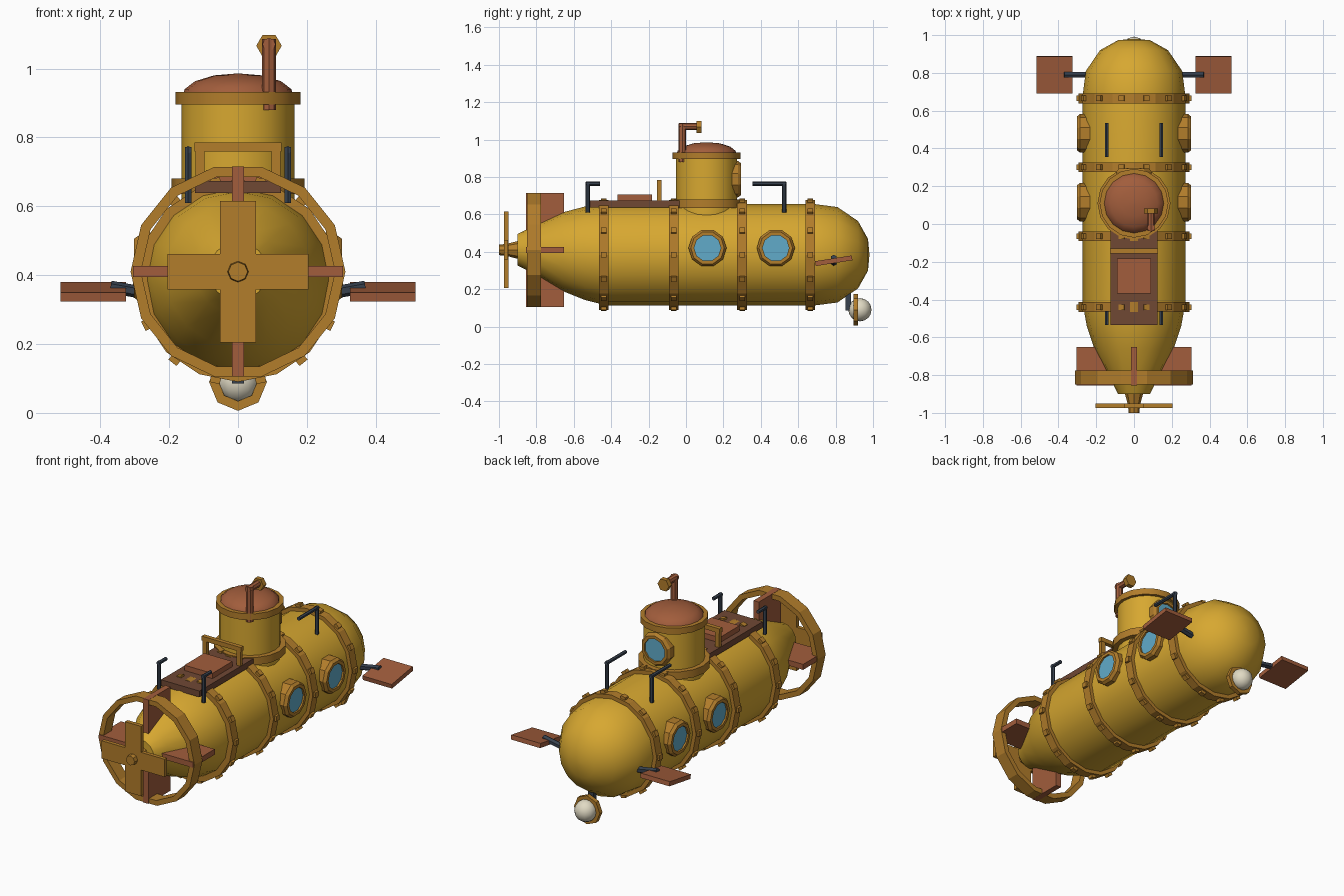
import bpy, bmesh
from math import radians, pi, sin, cos
from mathutils import Matrix, Vector

if "Cube" in bpy.data.objects:
    bpy.data.objects.remove(bpy.data.objects["Cube"], do_unlink=True)


def material(name, r, g, b):
    m = bpy.data.materials.new(name)
    m.use_nodes = True
    m.diffuse_color = (r, g, b, 1)
    m.node_tree.nodes["Principled BSDF"].inputs["Base Color"].default_value = (r, g, b, 1)
    return m


YELLOW = material("hull yellow", .68, .39, .03)
BRONZE = material("bronze", .445, .205, .024)
COPPER = material("copper", .36, .11, .045)
BROWN = material("deck brown", .16, .065, .034)
STEEL = material("dark steel", .038, .053, .076)
GLASS = material("blue glass", .12, .41, .59)
LAMP = material("lamp cream", .75, .70, .55)

AXES = {"x": Matrix.Rotation(pi / 2, 4, "Y"), "y": Matrix.Rotation(-pi / 2, 4, "X"),
        "z": Matrix.Identity(4), "-x": Matrix.Rotation(-pi / 2, 4, "Y")}


def finish(name, bm, mat, smooth=None):
    bmesh.ops.recalc_face_normals(bm, faces=bm.faces)
    me = bpy.data.meshes.new(name)
    bm.to_mesh(me)
    bm.free()
    me.materials.append(mat)
    ob = bpy.data.objects.new(name, me)
    bpy.context.collection.objects.link(ob)
    if smooth:
        bpy.ops.object.select_all(action="DESELECT")
        ob.select_set(True)
        bpy.context.view_layer.objects.active = ob
        bpy.ops.object.shade_smooth_by_angle(angle=radians(smooth))
    return ob


def lathe(name, profile, axis, loc, n, mat, smooth=None, hollow=False, turn=0.0):
    """Revolve (radius, distance) points about an axis; hollow makes a closed band."""
    bm = bmesh.new()
    m = Matrix.Translation(loc) @ AXES[axis]
    rings = [[bm.verts.new(m @ Vector((r * cos(2 * pi * (i + turn) / n),
                                       r * sin(2 * pi * (i + turn) / n), d)))
              for i in range(n)] for r, d in profile]
    pairs = list(zip(rings, rings[1:]))
    if hollow:
        pairs.append((rings[-1], rings[0]))
    else:
        bm.faces.new(rings[0])
        bm.faces.new(rings[-1])
    for a, b in pairs:
        for i in range(n):
            j = (i + 1) % n
            bm.faces.new((a[i], a[j], b[j], b[i]))
    return finish(name, bm, mat, smooth)


def band(name, inner, outer, d0, d1, axis, loc, n, mat, smooth=None, turn=0.0):
    return lathe(name, [(inner, d0), (outer, d0), (outer, d1), (inner, d1)],
                 axis, loc, n, mat, smooth, True, turn)


def boxes(name, mats, mat):
    bm = bmesh.new()
    for m in mats:
        bmesh.ops.create_cube(bm, size=1, matrix=m)
    return finish(name, bm, mat)


def place(loc, size, rot=None):
    return Matrix.Translation(loc) @ (rot or Matrix.Identity(4)) @ Matrix.Diagonal((*size, 1))


def box(name, loc, size, mat, rot=None):
    return boxes(name, [place(loc, size, rot)], mat)


def rod(name, a, b, r, mat, n=6):
    a, b = Vector(a), Vector(b)
    d = b - a
    bm = bmesh.new()
    m = Matrix.Translation((a + b) / 2) @ d.to_track_quat("Z", "Y").to_matrix().to_4x4()
    bmesh.ops.create_cone(bm, cap_ends=True, segments=n, radius1=r, radius2=r,
                          depth=d.length, matrix=m)
    return finish(name, bm, mat)


# Hull, with the tail swept slightly upward
AXIS_Z = .384
hull = lathe("hull", [(.085, -.9), (.125, -.82), (.21, -.66), (.25, -.54), (.272, -.42),
                      (.272, .68), (.255, .81), (.18, .92), (.085, .973), (.01, .98)],
             "y", (0, 0, AXIS_Z), 16, YELLOW, 42)
for v in hull.data.vertices:
    v.co.z += .027 * min(1, max(0, (-.42 - v.co.y) / .4))

# Hull bands and their rivets
rivets = []
for k, y in enumerate((-.44, -.065, .3, .665)):
    band(f"hull_band_{k + 1}", .255, .294, -.026, .026, "y", (0, y, AXIS_Z), 16, BRONZE)
    for i in range(14):
        turn = Matrix.Rotation(2 * pi * i / 14, 4, "Y")
        rivets.append(place((0, y, AXIS_Z), (1, 1, 1)) @ turn @ place((.291, 0, 0), (.028, .03, .03)))
boxes("band_rivets", rivets, BRONZE)

# Tail: shroud, fins, shaft and propeller
TAIL_Z = .41
band("propeller_shroud", .282, .312, -.85, -.775, "y", (0, 0, TAIL_Z), 14, BRONZE)
box("vertical_fin", (0, -.753, TAIL_Z), (.034, .204, .61), COPPER)
box("horizontal_fin", (0, -.753, TAIL_Z), (.61, .204, .032), COPPER)
lathe("propeller_shaft", [(.028, -1), (.032, -.96), (.05, -.89)], "y", (0, 0, TAIL_Z), 8, BRONZE)
boxes("propeller_blades", [place((0, -.962, TAIL_Z), (.41, .022, .104)),
                           place((0, -.962, TAIL_Z), (.104, .024, .41))], BRONZE)

# Conning tower
TOWER = (0, .11, 0)
lathe("tower", [(.164, .58), (.164, .91)], "z", TOWER, 20, YELLOW, 40)
band("tower_collar", .15, .193, .635, .68, "z", TOWER, 16, BRONZE, 40)
lathe("tower_rim", [(.182, .895), (.182, .932)], "z", TOWER, 16, BRONZE, 40)
lathe("tower_dome", [(.16, .925), (.155, .94), (.125, .963), (.07, .98), (.01, .985)],
      "z", TOWER, 16, COPPER, 40)


# Portholes: bevelled frame and recessed pane
def porthole(name, axis, loc, r):
    frame = [(r * .7, -.05), (r, -.05), (r, .03), (r * .88, .046), (r * .7, .046)]
    lathe(name + "_frame", frame, axis, loc, 10, BRONZE, hollow=True, turn=.5)
    lathe(name + "_pane", [(r * .73, -.04), (r * .73, .036)], axis, loc, 20, GLASS)


for k, y in enumerate((.115, .48)):
    porthole(f"left_porthole_{k + 1}", "x", (.256, y, .42), .102)
    porthole(f"right_porthole_{k + 1}", "-x", (-.256, y, .42), .102)
porthole("tower_porthole", "y", (0, .248, .788), .097)

# Deck, hatch and grab rail
box("deck", (0, -.285, .656), (.25, .5, .036), BROWN)
box("hatch", (0, -.275, .687), (.182, .185, .036), COPPER)
boxes("grab_rail", [place((0, -.143, .772), (.254, .025, .026))] +
      [place((s * .11, -.143, .715), (.026, .022, .1)) for s in (-1, 1)], BRONZE)

# Periscope
rod("periscope_tube", (.09, -.02, .88), (.09, -.02, 1.085), .021, COPPER, 8)
rod("periscope_arm", (.09, -.038, 1.07), (.09, .06, 1.07), .019, COPPER, 8)
lathe("periscope_head", [(.037, .055), (.037, .083)], "y", (.09, 0, 1.066), 6, BRONZE)

# Paired handrails and dive planes
for side, s in (("left", 1), ("right", -1)):
    x = s * .145
    for end, post, tip in (("aft", -.525, -.46), ("fore", .525, .355)):
        rod(f"{side}_{end}_rail_post", (x, post, .61), (x, post, .772), .011, STEEL)
        over = .01 if post > 0 else -.01
        rod(f"{side}_{end}_rail_bar", (x, post + over, .764), (x, tip, .764), .011, STEEL)
    rod(f"{side}_plane_strut", (s * .2, .79, .335), (s * .37, .79, .366), .018, STEEL)
    box(f"{side}_dive_plane", (s * .42, .79, .352), (.19, .198, .026), COPPER,
        Matrix.Rotation(radians(9), 4, "X"))

# Headlamp under the nose
LIGHT = (0, .93, .09)
bm = bmesh.new()
bmesh.ops.create_uvsphere(bm, u_segments=12, v_segments=8, radius=.062,
                          matrix=Matrix.Translation(LIGHT))
finish("headlamp_bulb", bm, LAMP, 50)
band("headlamp_ring", .056, .084, -.035, -.01, "y", LIGHT, 8, BRONZE)
box("headlamp_bracket", (0, .868, .145), (.034, .03, .12), STEEL)
